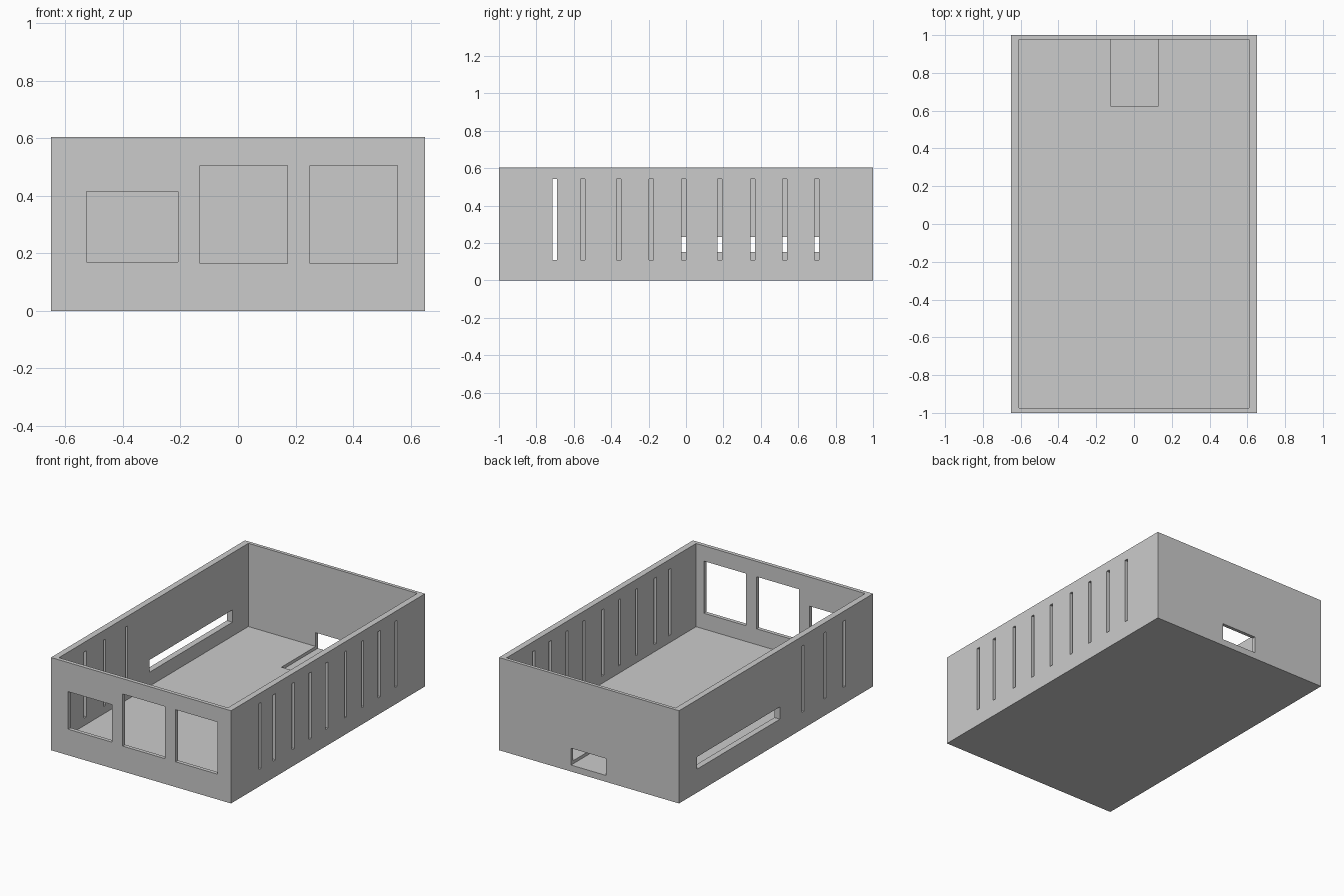
import bpy

# Remove the default cube
cube = bpy.data.objects.get("Cube")
if cube:
    bpy.data.objects.remove(cube, do_unlink=True)

# Single grey plastic
plastic = bpy.data.materials.new("grey_plastic")
plastic.use_nodes = True
GREY = (0.6, 0.6, 0.6, 1.0)
plastic.diffuse_color = GREY
plastic.node_tree.nodes["Principled BSDF"].inputs["Base Color"].default_value = GREY


def box(name, x, y, z):
    """Box from its (min, max) range on each axis."""
    spans = (x, y, z)
    bpy.ops.mesh.primitive_cube_add(size=1, location=[(a + b) / 2 for a, b in spans])
    obj = bpy.context.object
    obj.name = name
    obj.scale = [b - a for a, b in spans]
    bpy.ops.object.transform_apply(location=True, rotation=False, scale=True)
    return obj


def cut(body, name, x, y, z):
    """Subtract a box from the body."""
    cutter = box(name, x, y, z)
    cutter.hide_render = True
    mod = body.modifiers.new(name, "BOOLEAN")
    mod.operation = "DIFFERENCE"
    mod.solver = "EXACT"
    mod.object = cutter
    bpy.context.view_layer.objects.active = body
    bpy.ops.object.modifier_apply(modifier=name)
    bpy.data.objects.remove(cutter, do_unlink=True)


# Open-topped enclosure: outer block minus inner cavity
W, L, H = 0.65, 1.0, 0.605
FLOOR = 0.062
case = box("enclosure_tray", (-W, W), (-L, L), (0, H))
case.data.materials.append(plastic)
cut(case, "cavity", (-0.61, 0.61), (-0.975, 0.978), (FLOOR, 1))

# Three port windows in the front wall
FRONT = (-1.1, -0.9)
cut(case, "low_port", (-0.527, -0.208), FRONT, (0.17, 0.415))
for x in (-0.132, 0.25):
    cut(case, "tall_port", (x, x + 0.304), FRONT, (0.165, 0.505))

# Card slot through the back wall, with its recess in the floor
cut(case, "card_slot", (-0.124, 0.13), (0.624, 1.1), (0.042, 0.152))

# Long connector opening in the -x wall
cut(case, "side_opening", (-0.7, -0.55), (-0.04, 0.814), (0.153, 0.233))

# Vent slots: nine in the +x wall, three in the -x wall
SLOT_Z = (0.11, 0.542)
left_vents = (-0.702, -0.553, -0.36, -0.185, -0.012, 0.18, 0.356, 0.528, 0.7)
right_vents = (-0.702, -0.505, -0.278)
for side, vents in ((1, left_vents), (-1, right_vents)):
    wall = sorted((side * 0.55, side * 0.7))
    for y in vents:
        cut(case, "vent", wall, (y - 0.012, y + 0.012), SLOT_Z)
